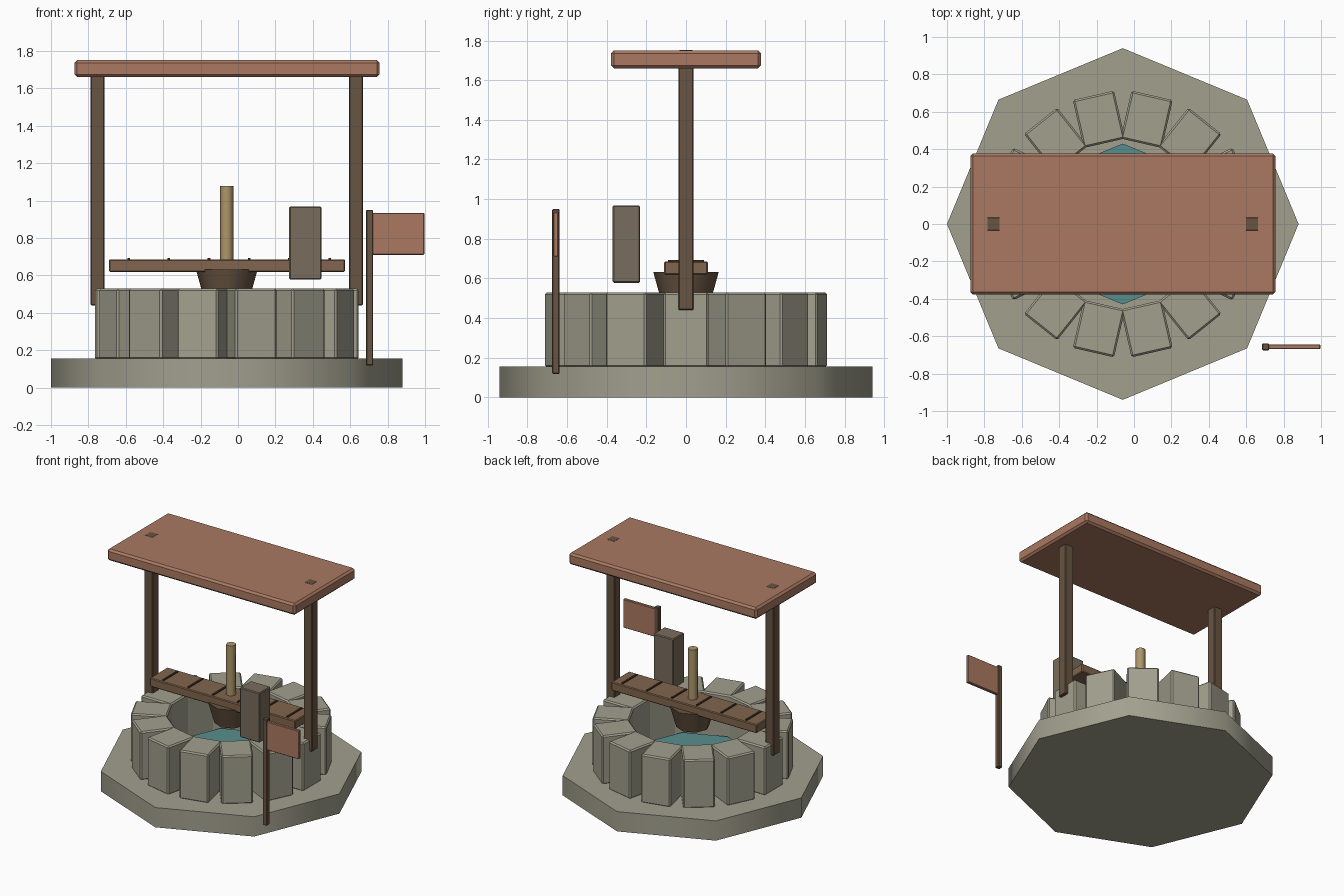
import bpy, math

if "Cube" in bpy.data.objects:
    bpy.data.objects.remove(bpy.data.objects["Cube"])

CX = -0.06  # axis of the well


def mat(name, rgb):
    m = bpy.data.materials.new(name)
    m.diffuse_color = (*rgb, 1)
    m.use_nodes = True
    m.node_tree.nodes["Principled BSDF"].inputs["Base Color"].default_value = m.diffuse_color
    return m


STONE = mat("stone", (0.36, 0.35, 0.27))
BLOCK = mat("weathered", (0.19, 0.15, 0.11))
DARK = mat("dark_wood", (0.14, 0.09, 0.055))
WOOD = mat("plank_wood", (0.22, 0.13, 0.075))
GROOVE = mat("groove_wood", (0.06, 0.035, 0.02))
CLAY = mat("roof_clay", (0.40, 0.19, 0.12))
ROPE = mat("rope_tan", (0.42, 0.31, 0.15))
WATER = mat("water_teal", (0.10, 0.27, 0.27))


def box(name, x, y, z, m, bevel=0.0, rot=0.0):
    """Box from (min, max) ranges, optionally bevelled and turned about z."""
    size = [b - a for a, b in (x, y, z)]
    mid = [(a + b) / 2 for a, b in (x, y, z)]
    bpy.ops.mesh.primitive_cube_add(size=1)
    o = bpy.context.object
    o.name = name
    o.scale = size
    bpy.ops.object.transform_apply(location=False, rotation=False, scale=True)
    o.location = mid
    o.rotation_euler.z = rot
    if bevel:
        b = o.modifiers.new("bevel", 'BEVEL')
        b.width = bevel
        b.segments = 1
    o.data.materials.append(m)
    return o


def drum(name, r1, r2, z0, z1, m, sides=8):
    """Smooth-sided frustum on the well axis with a vertex on +x."""
    bpy.ops.mesh.primitive_cone_add(vertices=sides, radius1=r1, radius2=r2,
                                    depth=z1 - z0, location=(CX, 0, (z0 + z1) / 2))
    o = bpy.context.object
    o.name = name
    bpy.ops.object.shade_smooth_by_angle(angle=math.radians(50))
    o.data.materials.append(m)
    return o


# Octagonal base and water
drum("base_slab", 0.94, 0.94, 0, 0.155, STONE)
drum("water", 0.43, 0.43, 0.16, 0.22, WATER)

# Ring of fourteen wall stones
for i in range(14):
    a = i * math.tau / 14
    s = box(f"wall_stone_{i + 1}", (-0.131, 0.131), (-0.113, 0.113),
            (0.15, 0.53), STONE, 0.01, a)
    s.location.x = CX + 0.574 * math.cos(a)
    s.location.y = 0.574 * math.sin(a)

# Posts and flat roof
for side, name in ((-1, "left_post"), (1, "right_post")):
    px = CX + side * 0.691
    box(name, (px - 0.037, px + 0.037), (-0.038, 0.038), (0.44, 1.751), DARK, 0.005)
box("roof", (-0.875, 0.757), (-0.378, 0.378), (1.66, 1.75), CLAY, 0.015)

# Plank across the well with dark strips
box("cross_plank", (-0.69, 0.572), (-0.11, 0.11), (0.618, 0.686), WOOD, 0.006)
for i in range(6):
    sx = -0.585 + i * 0.215
    box(f"plank_strip_{i + 1}", (sx - 0.007, sx + 0.007), (-0.09, 0.09),
        (0.68, 0.694), GROOVE)

# Bucket and rope
drum("bucket", 0.12, 0.165, 0.47, 0.632, DARK)
drum("rope", 0.035, 0.035, 0.6, 1.078, ROPE)

# Counterweight block
box("counterweight", (0.274, 0.446), (-0.37, -0.232), (0.578, 0.968), BLOCK, 0.006)

# Signpost and board
box("sign_post", (0.685, 0.722), (-0.675, -0.638), (0.118, 0.95), DARK, 0.004)
box("sign_board", (0.71, 0.997), (-0.669, -0.644), (0.71, 0.934), CLAY, 0.004)
